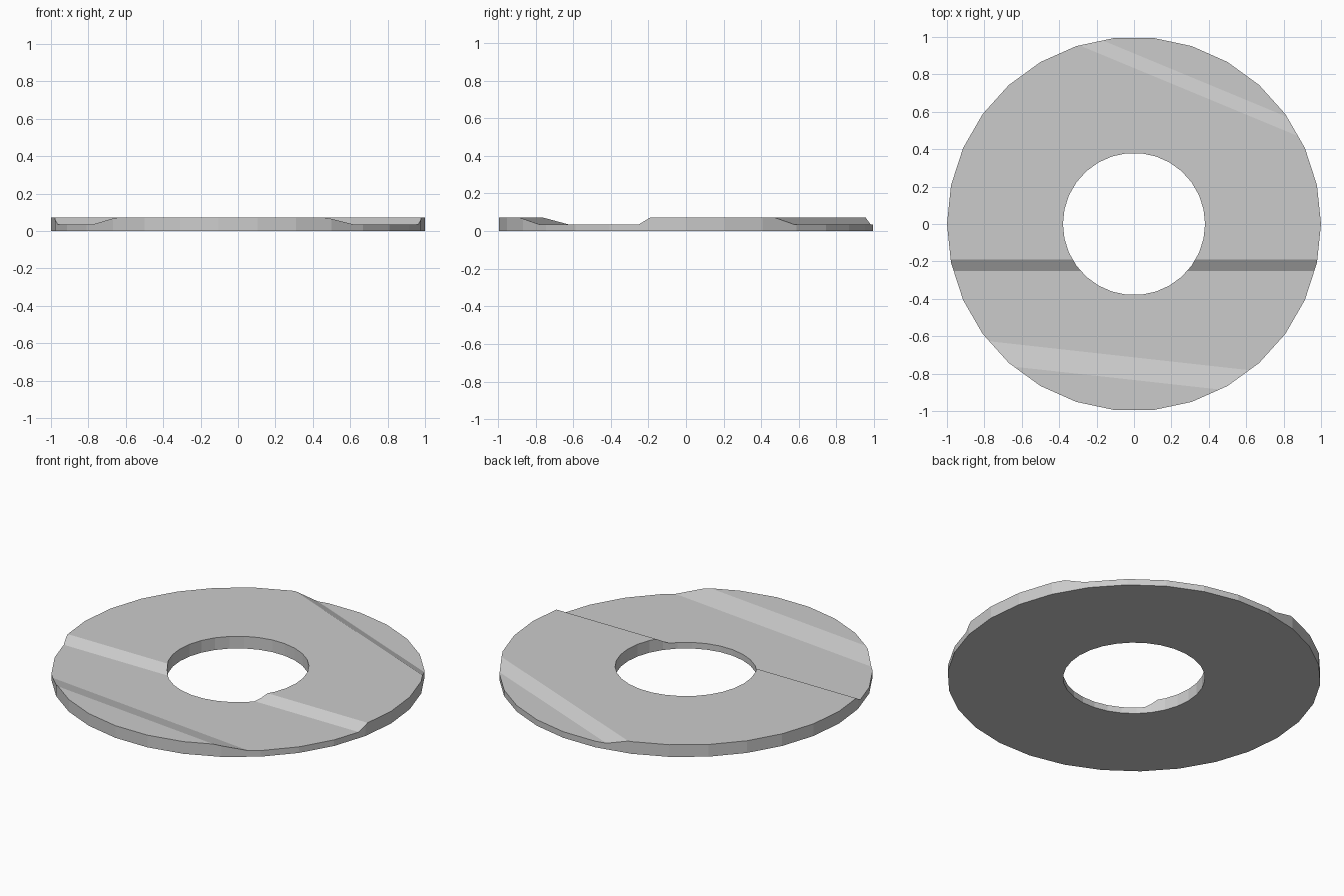
import bpy, bmesh
from math import cos, sin, pi
from mathutils import Vector

if "Cube" in bpy.data.objects:
    bpy.data.objects.remove(bpy.data.objects["Cube"])

SIDES, R_OUT, R_IN = 30, 1.0, 0.38
LOW, HIGH = 0.036, 0.072

# Ramps across the ring: slope of line y = m*x + c, c at the low edge, c at the high edge
RAMP_BACK = (-0.415, 0.912, 0.834)
RAMP_MID = (0.0, -0.25, -0.19)
RAMP_FRONT = (-0.111, -0.713, -0.834)


def ramp_height(co, ramp):
    m, low_c, high_c = ramp
    t = (co.y - m * co.x - low_c) / (high_c - low_c)
    return LOW + (HIGH - LOW) * min(1, max(0, t))


def top_height(co):
    front = ramp_height(co, RAMP_FRONT)
    rest = min(ramp_height(co, RAMP_MID), ramp_height(co, RAMP_BACK))
    return max(front, rest)


bm = bmesh.new()

# Flat ring
def ring(r):
    return [bm.verts.new((r * cos(2 * pi * i / SIDES), r * sin(2 * pi * i / SIDES), 0))
            for i in range(SIDES)]

outer, inner = ring(R_OUT), ring(R_IN)
for i in range(SIDES):
    j = (i + 1) % SIDES
    bm.faces.new((outer[i], outer[j], inner[j], inner[i]))

# Crease lines at the edges of each ramp
for m, *offsets in (RAMP_BACK, RAMP_MID, RAMP_FRONT):
    for c in offsets:
        bmesh.ops.bisect_plane(bm, geom=bm.verts[:] + bm.edges[:] + bm.faces[:],
                               plane_co=(0, c, 0), plane_no=Vector((-m, 1, 0)).normalized(),
                               dist=1e-5)

# Raise the stepped top
result = bmesh.ops.extrude_face_region(bm, geom=bm.faces[:], use_keep_orig=True)
for v in result["geom"]:
    if isinstance(v, bmesh.types.BMVert):
        v.co.z = top_height(v.co)
bmesh.ops.recalc_face_normals(bm, faces=bm.faces[:])

mesh = bpy.data.meshes.new("stepped_washer")
bm.to_mesh(mesh)
bm.free()
washer = bpy.data.objects.new("stepped_washer", mesh)
bpy.context.collection.objects.link(washer)
